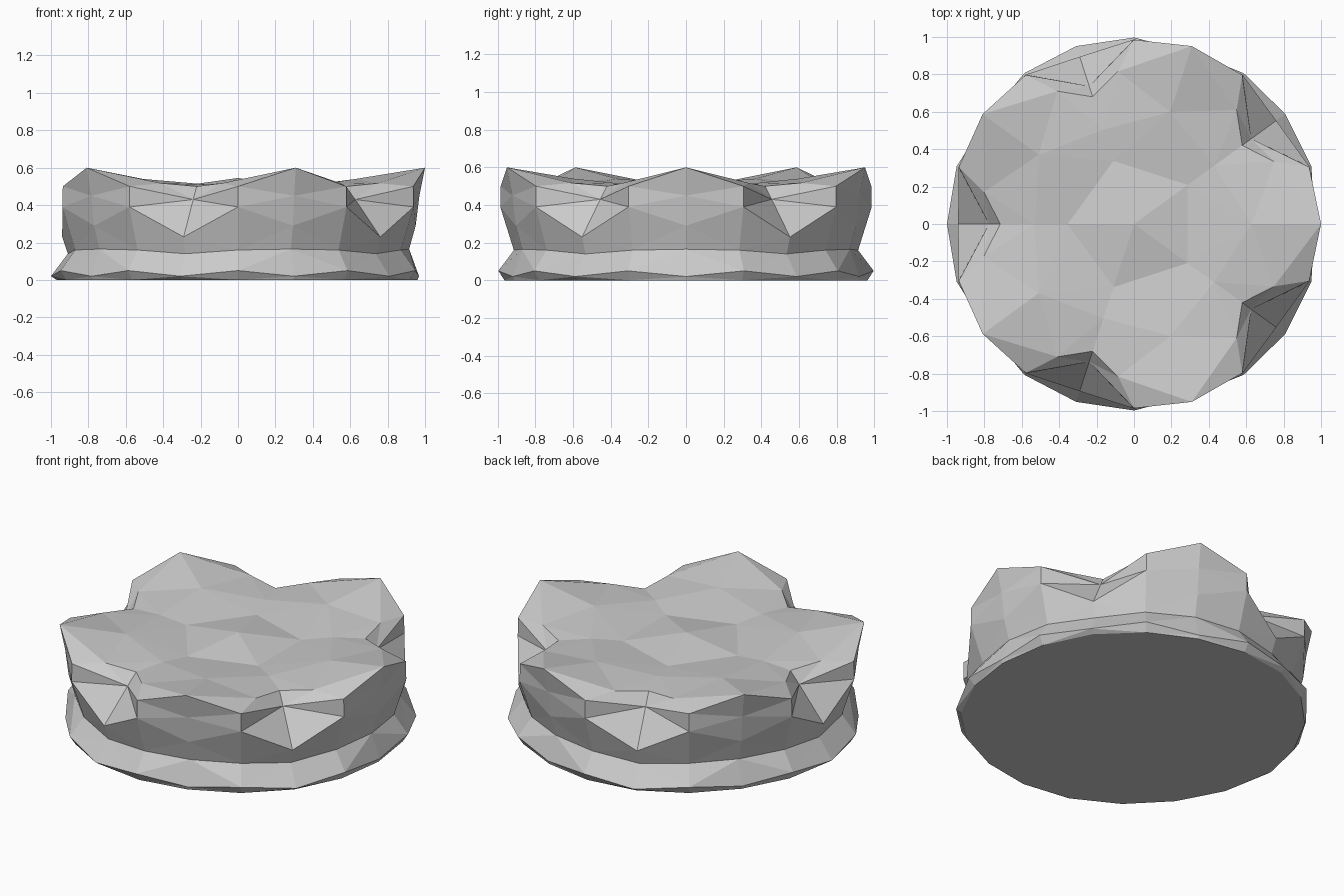
import bpy, bmesh
from math import cos, sin, radians

if "Cube" in bpy.data.objects:
    bpy.data.objects.remove(bpy.data.objects["Cube"])

# Profiles (radius, height) from the base up, for the three repeating directions
PEAK = [(.96, 0), (.968, .02), (.915, .165), (.95, .29), (.97, .45), (1.0, .6)]
SIDE = [(.965, 0), (.997, .05), (.915, .16), (.987, .39), (.985, .5), (.82, .517)]
NOTCH = [(.97, 0), (1.0, .02), (.91, .14), (.94, .23), (.775, .43), (.715, .5)]

bm = bmesh.new()


def vert(r, z, deg):
    return bm.verts.new((r * cos(radians(deg)), r * sin(radians(deg)), z))


# Columns of vertices around the body: peak, side, notch, side, five times
columns = []
for k in range(5):
    a = 72 * k
    columns.append([vert(r, z, a) for r, z in PEAK])
    columns.append([vert(r, z, a + (24 if i == 5 else 18)) for i, (r, z) in enumerate(SIDE)])
    columns.append([vert(r, z, a + 36) for r, z in NOTCH])
    columns.append([vert(r, z, a + (48 if i == 5 else 54)) for i, (r, z) in enumerate(SIDE)])

# Outer wall with five scooped notches, faceted into triangles
n = len(columns)
for c in range(n):
    left, right = columns[c], columns[(c + 1) % n]
    for i in range(5):
        a, b, d, e = left[i], right[i], right[i + 1], left[i + 1]
        left_is_side = c % 2 == 1
        touches_notch = c % 4 in (1, 2)
        low_side = i != 4 or not touches_notch
        if low_side == left_is_side:
            tris = ((a, b, d), (a, d, e))
        else:
            tris = ((a, b, e), (b, d, e))
        for t in tris:
            bm.faces.new(t)

# Flat underside
bm.faces.new([col[0] for col in reversed(columns)])

# Dished top with a low central hump
peak_in = [vert(.63, .54, 72 * k) for k in range(5)]
notch_in = [vert(.53, .51, 72 * k + 36) for k in range(5)]
hump = [vert(.355, .495, 72 * k + 36) for k in range(5)]
centre = vert(0, .545, 0)
for k in range(5):
    j = (k + 1) % 5
    p, s, m, t = (columns[4 * k + q][5] for q in range(4))
    p2 = columns[4 * j][5]
    for tri in ((p, s, peak_in[k]), (s, notch_in[k], peak_in[k]), (s, m, notch_in[k]),
                (m, t, notch_in[k]), (t, peak_in[j], notch_in[k]), (t, p2, peak_in[j]),
                (peak_in[k], notch_in[k], hump[k]), (notch_in[k], peak_in[j], hump[k]),
                (hump[k], peak_in[j], hump[j]), (hump[k], hump[j], centre)):
        bm.faces.new(tri)

bmesh.ops.recalc_face_normals(bm, faces=bm.faces)
mesh = bpy.data.meshes.new("scalloped_stone")
bm.to_mesh(mesh)
bm.free()
bpy.context.collection.objects.link(bpy.data.objects.new("scalloped_stone", mesh))
